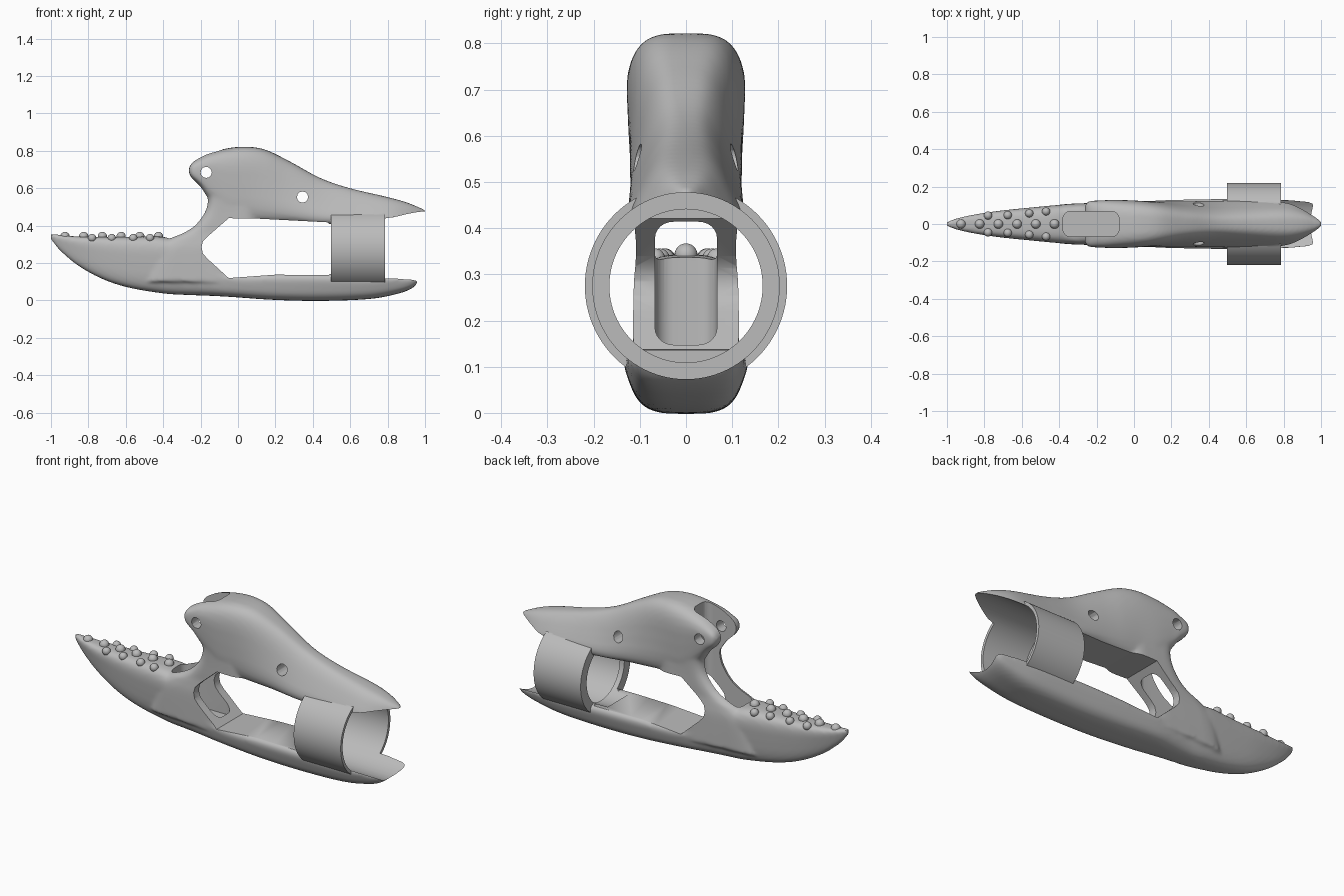
import bpy, bmesh, math
from mathutils import Vector

cube = bpy.data.objects.get("Cube")
if cube:
    bpy.data.objects.remove(cube, do_unlink=True)

grey = bpy.data.materials.new("plain grey")
grey.use_nodes = True
grey.diffuse_color = (0.5, 0.5, 0.5, 1)
grey.node_tree.nodes["Principled BSDF"].inputs["Base Color"].default_value = (0.5, 0.5, 0.5, 1)


def add_object(name, bm):
    bmesh.ops.recalc_face_normals(bm, faces=bm.faces)
    mesh = bpy.data.meshes.new(name)
    bm.to_mesh(mesh)
    bm.free()
    mesh.materials.append(grey)
    obj = bpy.data.objects.new(name, mesh)
    bpy.context.collection.objects.link(obj)
    return obj


def activate(obj):
    bpy.ops.object.select_all(action='DESELECT')
    obj.select_set(True)
    bpy.context.view_layer.objects.active = obj


def boolean(obj, other, operation):
    mod = obj.modifiers.new(operation, 'BOOLEAN')
    mod.operation, mod.solver, mod.object = operation, 'EXACT', other
    activate(obj)
    bpy.ops.object.modifier_apply(modifier=mod.name)
    bpy.data.objects.remove(other, do_unlink=True)


def resample(rows, steps=6):
    """Smooth curve through the rows."""
    rows = [Vector(r) for r in rows]
    out = []
    for i in range(len(rows) - 1):
        a, b = rows[i], rows[i + 1]
        p, q = rows[max(i - 1, 0)], rows[min(i + 2, len(rows) - 1)]
        for s in range(steps):
            t = s / steps
            out.append(0.5 * (2 * a + (b - p) * t + (2 * p - 5 * a + 4 * b - q) * t * t
                              + (3 * a - 3 * b + q - p) * t ** 3))
    return out + [rows[-1]]


def loft(name, rows, upright=False, power=0.55, count=40):
    """Rows: position, low, high, half width at low, half width at high."""
    bm = bmesh.new()
    rings = []
    for pos, lo, hi, wlo, whi in resample(rows):
        ring = []
        for i in range(count):
            a = math.tau * i / count
            c, s = math.cos(a), math.sin(a)
            u = math.copysign(abs(s) ** power, s) / 2 + 0.5
            y = math.copysign(abs(c) ** power, c) * (wlo + (whi - wlo) * u)
            h = lo + (hi - lo) * u
            ring.append(bm.verts.new((h, y, pos) if upright else (pos, y, h)))
        rings.append(ring)
    for r, s in zip(rings, rings[1:]):
        for i in range(count):
            j = (i + 1) % count
            bm.faces.new((r[i], r[j], s[j], s[i]))
    bm.faces.new(rings[0])
    bm.faces.new(rings[-1])
    return add_object(name, bm)


def prism(name, points, depth):
    """Extrude a flat loop of points along a depth vector."""
    bm = bmesh.new()
    face = bm.faces.new([bm.verts.new(p) for p in points])
    top = bmesh.ops.extrude_face_region(bm, geom=[face])["geom"]
    bmesh.ops.translate(bm, vec=depth, verts=[v for v in top if isinstance(v, bmesh.types.BMVert)])
    return add_object(name, bm)


AXIS = 0.275


def bore(name, radius, x0, x1):
    circle = [(x0, radius * math.cos(math.tau * i / 96), AXIS + radius * math.sin(math.tau * i / 96))
              for i in range(96)]
    return prism(name, circle, (x1 - x0, 0, 0))


# Lower jaw and keel
body = loft("body", [
    (-1.005, .33, .36, .004, .012), (-.95, .265, .35, .015, .035), (-.85, .183, .342, .03, .06),
    (-.72, .113, .34, .05, .08), (-.58, .068, .34, .065, .095), (-.4, .038, .34, .08, .113),
    (-.28, .03, .3, .085, .12), (-.17, .026, .21, .09, .125), (-.05, .02, .15, .095, .13),
    (.2, .003, .15, .1, .143), (.45, -.002, .15, .1, .15), (.7, .008, .14, .1, .15),
    (.85, .035, .14, .1, .14), (.93, .065, .13, .1, .13), (.965, .1, .125, .1, .12)])

# Neck rising from the jaw
neck = loft("neck", [
    (.1, -.5, .0, .1, .12), (.26, -.45, .0, .105, .12), (.325, -.38, .05, .1, .12),
    (.36, -.3, .1, .1, .12), (.4, -.235, .1, .105, .12), (.47, -.18, .1, .11, .12),
    (.54, -.163, .1, .115, .12), (.6, -.185, .1, .12, .12), (.66, -.22, .1, .12, .12)], True, 0.4)

# Head, back and upper tail
back = loft("back", [
    (-.262, .68, .71, .095, .1), (-.245, .65, .738, .12, .12), (-.2, .605, .768, .125, .125),
    (-.15, .53, .79, .115, .135), (-.05, .42, .815, .115, .135), (.05, .41, .822, .12, .125),
    (.15, .41, .805, .13, .105), (.28, .41, .742, .14, .075), (.44, .4, .655, .15, .055),
    (.6, .4, .6, .15, .055), (.8, .4, .553, .14, .06), (.9, .4, .525, .105, .05),
    (.97, .42, .497, .05, .03), (1.005, .46, .482, .01, .008)])

# Blend the three masses into one sculpted skin
boolean(body, neck, 'UNION')
boolean(body, back, 'UNION')
remesh = body.modifiers.new("skin", 'REMESH')
remesh.mode, remesh.voxel_size = 'VOXEL', 0.009
soften = body.modifiers.new("soften", 'SMOOTH')
soften.factor, soften.iterations = 0.5, 8
activate(body)
for mod in ("skin", "soften"):
    bpy.ops.object.modifier_apply(modifier=mod)

# Side window
outline = [(-.195, .285), (-.188, .315), (-.165, .34), (-.05, .44), (.1, .438), (.48, .418), (.495, .4),
           (.495, .15), (.485, .136), (.2, .138), (-.05, .12), (-.165, .225), (-.188, .252)]
boolean(body, prism("window_cutter", [(x, -.5, z) for x, z in outline], (0, 1, 0)), 'DIFFERENCE')

# Rounded vertical slot splitting the neck and the front of the head
slot = []
for cx, cy, start in ((-.12, .027, 0), (-.34, .027, 1), (-.34, -.027, 2), (-.12, -.027, 3)):
    for k in range(7):
        a = math.pi / 2 * (start + k / 6)
        slot.append((cx + .04 * math.cos(a), cy + .04 * math.sin(a), .115))
boolean(body, prism("slot_cutter", slot, (0, 0, 1)), 'DIFFERENCE')

# Pin holes through the head and back
for x, z in ((-.17, .685), (.345, .553)):
    hole = [(x + .03 * math.cos(math.tau * i / 12), -.5, z + .03 * math.sin(math.tau * i / 12))
            for i in range(12)]
    boolean(body, prism("hole_cutter", hole, (0, 1, 0)), 'DIFFERENCE')

# Tail collar: open tube with an inner flange at its front end
boolean(body, bore("passage_cutter", .166, .42, .6), 'DIFFERENCE')
collar = bore("collar", .219, .497, .787)
boolean(collar, bore("flange_cutter", .166, .4, .6), 'DIFFERENCE')
boolean(body, collar, 'UNION')
boolean(body, bore("tube_cutter", .202, .525, 1.2), 'DIFFERENCE')

# Round studs along the jaw
studs = [(-.925 + .1 * i, 0, .342, .025) for i in range(6)]
for x, y in ((-.78, .045), (-.675, .047), (-.56, .057), (-.47, .067)):
    studs += [(x, y, .334, .022), (x, -y, .334, .022)]
bm = bmesh.new()
for x, y, z, r in studs:
    new = bmesh.ops.create_uvsphere(bm, u_segments=20, v_segments=12, radius=r)["verts"]
    bmesh.ops.translate(bm, vec=(x, y, z), verts=new)
jaw_studs = add_object("jaw_studs", bm)

for obj in (body, jaw_studs):
    activate(obj)
    bpy.ops.object.shade_smooth_by_angle(angle=math.radians(35))
